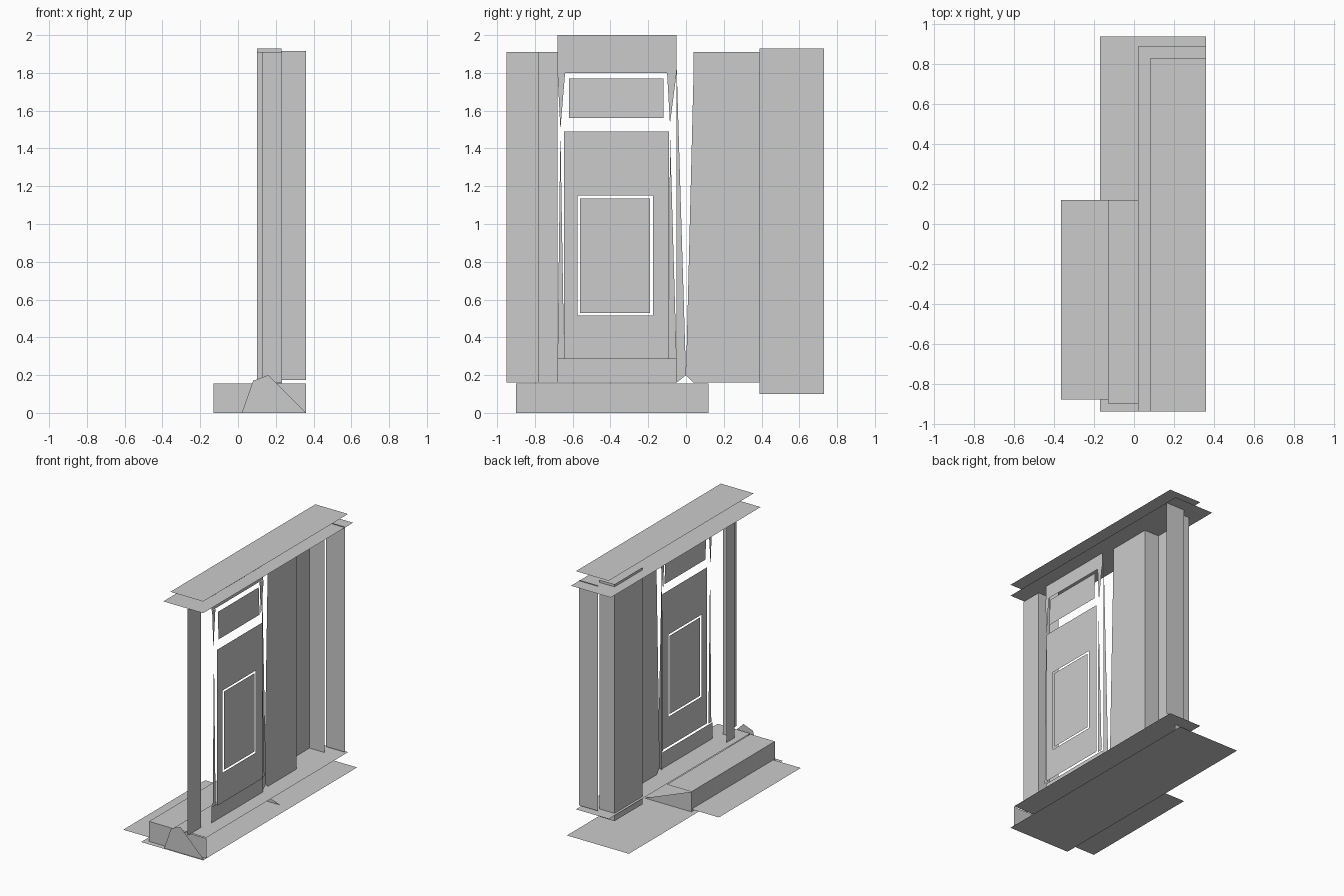
import bpy


def sheet(name, pts):
    """One flat polygon from a short list of 3D corners."""
    me = bpy.data.meshes.new(name)
    me.from_pydata(pts, [], [tuple(range(len(pts)))])
    ob = bpy.data.objects.new(name, me)
    bpy.context.collection.objects.link(ob)
    return ob


def flat(name, x0, x1, y0, y1, z):
    return sheet(name, [(x0, y0, z), (x1, y0, z), (x1, y1, z), (x0, y1, z)])


def upright(name, a, b, z0, z1):
    """Vertical panel between two plan points."""
    return sheet(name, [(*a, z0), (*b, z0), (*b, z1), (*a, z1)])


def facing(name, x, yz):
    """Polygon in the plane of the door."""
    return sheet(name, [(x, y, z) for y, z in yz])


def rect(y0, y1, z0, z1):
    return [(y0, z0), (y1, z0), (y1, z1), (y0, z1)]


# ground, floor and canopy sheets
flat("ground", -0.17, 0.36, -0.94, 0.94, 0.0)
flat("front_path", -0.365, 0.02, -0.88, 0.12, 0.02)
flat("floor", 0.08, 0.36, -0.90, 0.83, 0.16)
flat("canopy_lower", 0.02, 0.36, -0.94, 0.89, 1.91)
flat("canopy_upper", 0.08, 0.36, -0.94, 0.83, 2.0)

# doorstep, open towards the back
flat("step_top", -0.13, 0.08, -0.90, 0.12, 0.155)
upright("step_front", (-0.13, 0.12), (-0.13, -0.90), 0, 0.155)
upright("step_side", (-0.13, -0.90), (0.36, -0.90), 0, 0.155)
sheet("step_end", [(-0.13, 0.12, 0), (0.27, 0.12, 0), (-0.13, 0.12, 0.155)])
sheet("step_wedge", [(0.02, -0.93, 0), (0.36, -0.93, 0), (0.16, -0.93, 0.2), (0.08, -0.93, 0.17)])

# wall panels and pillars with their returns
upright("left_pillar", (0.232, -0.95), (0.232, -0.78), 0.16, 1.91)
upright("left_return", (0.13, -0.78), (0.232, -0.78), 0.16, 1.91)
upright("left_wall", (0.13, -0.78), (0.13, -0.68), 0.16, 1.91)
upright("right_wall", (0.225, 0.04), (0.225, 0.39), 0.16, 1.91)
upright("right_wall_return", (0.10, 0.39), (0.225, 0.39), 0.16, 1.91)
upright("right_pillar", (0.10, 0.39), (0.10, 0.73), 0.10, 1.93)
upright("pillar_return", (0.10, 0.73), (0.23, 0.73), 0.10, 1.93)
upright("end_return", (0.20, 0.79), (0.36, 0.79), 0.175, 1.915)

# door frame: header, sill and tapering jambs
facing("frame_header", 0.25, rect(-0.68, -0.05, 1.8, 2.0))
facing("frame_sill", 0.25, rect(-0.68, -0.05, 0.16, 0.285))
facing("left_jamb_upper", 0.255, [(-0.68, 1.8), (-0.64, 1.8), (-0.665, 1.5)])
facing("left_jamb_lower", 0.26, [(-0.68, 0.285), (-0.645, 0.285), (-0.665, 1.5)])
facing("right_jamb_upper", 0.255, [(-0.10, 1.8), (-0.05, 1.8), (-0.085, 1.53)])
facing("right_jamb_lower", 0.26, [(-0.09, 0.285), (-0.05, 0.285), (-0.085, 1.5)])
facing("jamb_sliver", 0.24, [(-0.05, 0.16), (0.0, 0.2), (-0.05, 1.85)])
facing("wall_sliver", 0.225, [(0.0, 0.2), (0.04, 0.16), (0.04, 1.8)])

# transom pane, leaning slightly
sheet("transom", [(0.268, -0.62, 1.56), (0.268, -0.12, 1.56),
                  (0.261, -0.12, 1.77), (0.261, -0.62, 1.77)])

# door leaf as four bars around the window
for n, r in (("door_bottom", (-0.645, -0.09, 0.285, 0.515)),
             ("door_top", (-0.645, -0.09, 1.15, 1.49)),
             ("door_left", (-0.645, -0.575, 0.515, 1.15)),
             ("door_right", (-0.175, -0.09, 0.515, 1.15)),
             ("door_window", (-0.56, -0.19, 0.53, 1.135))):
    facing(n, 0.272, rect(*r))
